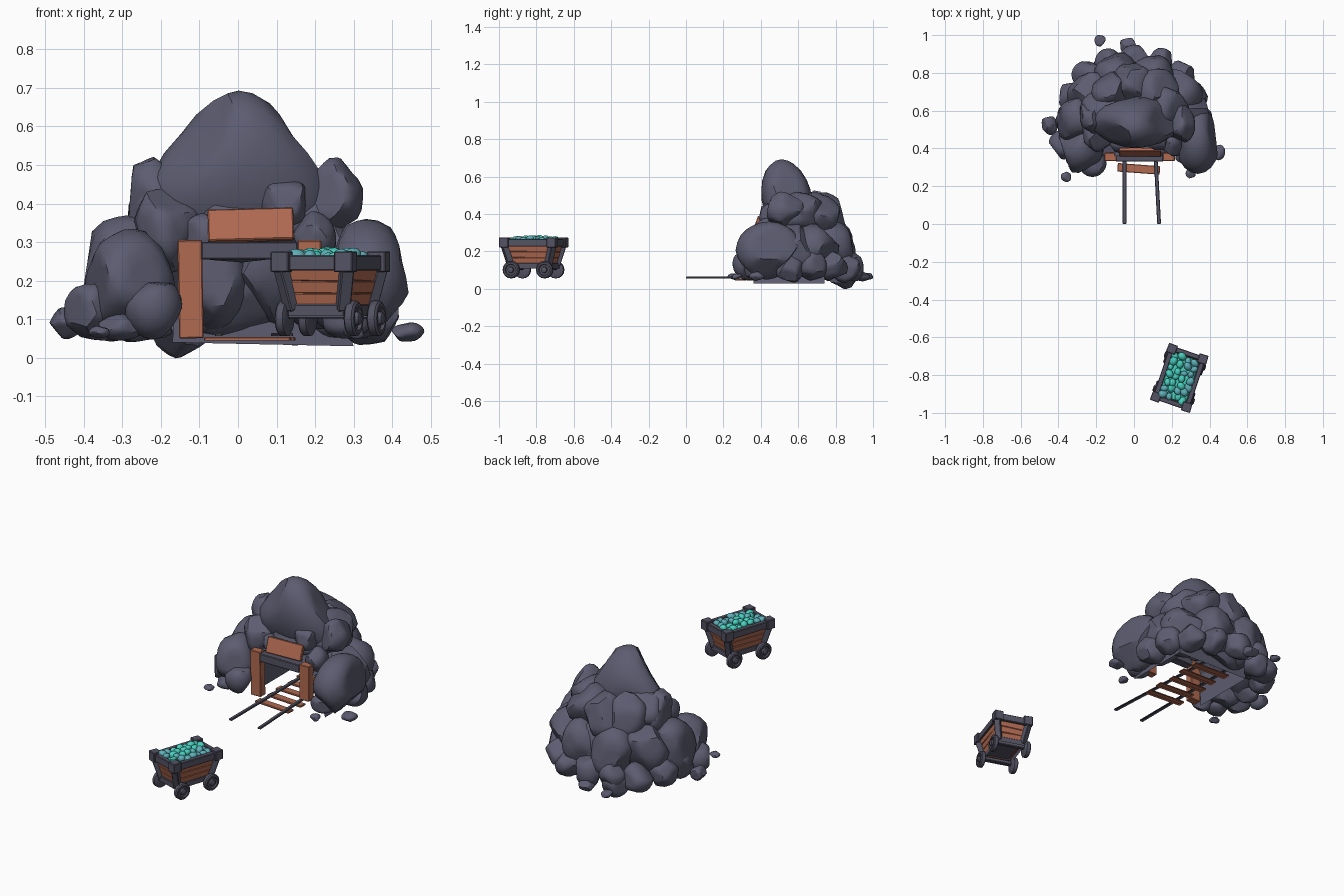
import bpy, bmesh, math, random
from math import cos, sin, pi, radians
from mathutils import Matrix, Vector, Euler

old = bpy.data.objects.get("Cube")
if old:
    bpy.data.objects.remove(old)
rng = random.Random(7)


def material(name, rgb):
    m = bpy.data.materials.new(name)
    m.use_nodes = True
    m.diffuse_color = (*rgb, 1)
    m.node_tree.nodes["Principled BSDF"].inputs["Base Color"].default_value = (*rgb, 1)
    return m


STONE = material("slate_stone", (0.107, 0.107, 0.163))
IRON = material("dark_iron", (0.088, 0.086, 0.125))
WOOD = material("red_wood", (0.435, 0.143, 0.082))
TEAL = material("teal_gem", (0.065, 0.62, 0.51))
BLUE = material("blue_gem", (0.11, 0.43, 0.48))
WORLD = Matrix.Identity(4)


def finish(bm, name, mat, frame=WORLD, smooth=None):
    bmesh.ops.recalc_face_normals(bm, faces=bm.faces)
    mesh = bpy.data.meshes.new(name)
    bm.to_mesh(mesh)
    bm.free()
    mesh.materials.append(mat)
    ob = bpy.data.objects.new(name, mesh)
    bpy.context.collection.objects.link(ob)
    ob.matrix_world = frame
    if smooth:
        bpy.ops.object.select_all(action='DESELECT')
        ob.select_set(True)
        bpy.context.view_layer.objects.active = ob
        bpy.ops.object.shade_smooth_by_angle(angle=radians(smooth))
    return ob


def box(name, mat, center, size, rot=(0, 0, 0), frame=WORLD, open_bottom=False):
    bm = bmesh.new()
    bmesh.ops.create_cube(bm, size=1)
    bmesh.ops.scale(bm, vec=size, verts=bm.verts)
    bmesh.ops.bevel(bm, geom=bm.edges[:], offset=0.003, segments=1, affect='EDGES')
    if open_bottom:
        bm.normal_update()
        bmesh.ops.delete(bm, geom=[f for f in bm.faces if f.normal.z < -0.3], context='FACES')
    bmesh.ops.transform(bm, matrix=Matrix.Translation(center) @ Euler(rot).to_matrix().to_4x4(), verts=bm.verts)
    return finish(bm, name, mat, frame)


def beam(name, mat, a, b, width, height, frame=WORLD, open_bottom=False):
    # square bar running between two points
    a, b = Vector(a), Vector(b)
    rot = (b - a).to_track_quat('Y', 'Z').to_euler()
    return box(name, mat, (a + b) / 2, (width, (b - a).length, height), rot, frame, open_bottom)


def boulder(name, center, radii, taper=0.0, lean=0.0, cuts=11, tilt=0.12):
    # ball chiselled by random flat cuts, then fitted to its radii
    bm = bmesh.new()
    bmesh.ops.create_icosphere(bm, subdivisions=3, radius=1)
    planes = [(Vector([rng.gauss(0, 1) for _ in range(3)]).normalized(), rng.uniform(0.7, 0.86))
              for _ in range(cuts)]
    for v in bm.verts:
        for n, d in planes:
            v.co -= n * max(0, v.co.dot(n) - d)
    low = [min(v.co[i] for v in bm.verts) for i in range(3)]
    high = [max(v.co[i] for v in bm.verts) for i in range(3)]
    turn = Euler([rng.uniform(-tilt, tilt) for _ in range(3)]).to_matrix()
    for v in bm.verts:
        p = Vector([2 * (v.co[i] - low[i]) / (high[i] - low[i]) - 1 for i in range(3)])
        p = Vector((p.x * radii[0] * (1 - taper * p.z), p.y * radii[1] + lean * p.z, p.z * radii[2]))
        v.co = turn @ p + Vector(center)
    return finish(bm, name, STONE, smooth=38)


# --- rock mound ---
boulder("peak_rock", (0, 0.54, 0.47), (0.228, 0.135, 0.223), taper=0.4, lean=-0.03, cuts=3, tilt=0.01)

FRONT_ROCKS = [  # x, y, z, then the three radii
    (-.28, .41, .19, .12, .14, .145), (.33, .44, .205, .11, .175, .155),
    (-.22, .32, .122, .075, .07, .075), (-.375, .42, .122, .075, .08, .075),
    (-.445, .52, .09, .042, .05, .042), (-.18, .47, .33, .085, .09, .11),
    (-.215, .57, .40, .07, .10, .12), (.245, .53, .42, .08, .10, .10),
    (.115, .45, .40, .06, .06, .065), (.20, .43, .31, .055, .07, .07),
    (-.09, .43, .32, .055, .05, .055), (.03, .49, .37, .14, .085, .075),
    (-.30, .34, .08, .06, .06, .035), (-.15, .84, .07, .07, .08, .07),
    (.28, .37, .10, .06, .06, .05),
]
for x, y, z, a, b, c in FRONT_ROCKS:
    boulder("front_rock", (x, y, z), (a, b, c))


def ring(name, count, start, end, rx, ry, z, size):
    # boulders spread along an arc around the back of the mound
    for i in range(count):
        t = radians(start + (end - start) * i / (count - 1))
        s = [size * rng.uniform(0.9, 1.1) for _ in range(3)]
        boulder(name, (rx * cos(t), 0.58 + ry * sin(t), z + rng.uniform(-0.015, 0.015)),
                (s[0], s[1], s[2] * 1.1))


ring("upper_rock", 5, 5, 175, 0.17, 0.15, 0.395, 0.12)
ring("middle_rock", 6, -5, 185, 0.275, 0.19, 0.22, 0.135)
ring("lower_rock", 9, -5, 185, 0.34, 0.30, 0.118, 0.075)
boulder("tunnel_end_rock", (0.02, 0.76, 0.2), (0.2, 0.1, 0.15))

for x, y, r in ((-.18, .97, .03), (-.36, .25, .027), (.44, .38, .042), (.30, .27, .027), (-.03, .94, .045)):
    boulder("loose_stone", (x, y, 0.067), (r, r, r * 0.6))

# --- tunnel lining, open at the floor ---
bm = bmesh.new()
rows = []
for y in (0.36, 0.74):
    rows.append([bm.verts.new((x, y, z)) for x, z in
                 ((-.17, .04), (-.16, .22), (-.10, .31), (.12, .31), (.23, .25), (.30, .03))])
for i in range(5):
    bm.faces.new((rows[0][i], rows[0][i + 1], rows[1][i + 1], rows[1][i]))
bm.faces.new(rows[1])
finish(bm, "tunnel_lining", STONE)

# --- timber entrance ---
box("left_post", WOOD, (0.185, 0.355, 0.205), (0.062, 0.045, 0.2))
box("right_post", WOOD, (-0.123, 0.355, 0.178), (0.064, 0.045, 0.255), (0, radians(-1), 0))
box("lintel", IRON, (0.03, 0.355, 0.278), (0.25, 0.05, 0.045))
box("sign_board", WOOD, (0.033, 0.38, 0.344), (0.222, 0.02, 0.086), (radians(-20), radians(-1.5), 0))

# --- track ---
for side, front_x, back_x in (("right", -0.05, -0.05), ("left", 0.133, 0.095)):
    beam(side + "_rail", IRON, (front_x, 0, 0.059), (back_x, 0.72, 0.059), 0.02, 0.012, open_bottom=True)
for i in range(5):
    box("track_tie", WOOD, (0.025 + 0.01 * (i % 2), 0.292 + 0.095 * i, 0.048),
        (0.225, 0.045, 0.012), (0, 0, rng.uniform(-0.1, 0.1)), open_bottom=True)

# --- mine cart, built around its own centre line ---
CART = Matrix.Translation((0.24, -0.815, 0)) @ Matrix.Rotation(radians(-18.5), 4, 'Z')


def half(z):
    # half width and half length of the flared tub
    t = (z - 0.13) / 0.1
    return 0.068 + 0.018 * t, 0.105 + 0.025 * t


box("cart_floor", IRON, (0, 0, 0.122), (0.155, 0.24, 0.034), frame=CART, open_bottom=True)
for k in range(3):
    z = 0.152 + 0.032 * k
    w, l = half(z)
    for s in (-1, 1):
        wob = lambda: rng.uniform(-0.06, 0.06)
        box("side_plank", WOOD, (s * w, 0, z), (0.012, 2 * l, 0.034), (wob(), s * 0.18, wob() / 3), CART)
        box("end_plank", WOOD, (0, s * l, z), (2 * w, 0.012, 0.034), (-s * 0.24, wob(), wob() / 3), CART)

for sx in (-1, 1):
    box("side_rim", IRON, (sx * 0.088, 0, 0.246), (0.026, 0.26, 0.04), frame=CART)
    box("end_rim", IRON, (0, sx * 0.136, 0.246), (0.17, 0.026, 0.04), frame=CART)
    for sy in (-1, 1):
        w, l = half(0.13)
        beam("corner_post", IRON, (sx * w, sy * l, 0.125), (sx * 0.088, sy * 0.134, 0.23), 0.034, 0.034, CART)
        box("corner_cap", IRON, (sx * 0.086, sy * 0.134, 0.249), (0.05, 0.05, 0.054), (0, 0, 0.04 * sx), CART)


def wheel(x, y):
    # turned profile: axle end, hub, recessed disc, thick tyre
    s = 1 if x > 0 else -1
    profile = ((-.014, 0), (-.014, .038), (-.009, .046), (.009, .046), (.014, .040), (.014, .031),
               (.006, .028), (.006, .018), (.018, .016), (.021, .010), (.021, 0))
    bm = bmesh.new()
    vs = [bm.verts.new((s * u, 0, r)) for u, r in profile]
    edges = [bm.edges.new(p) for p in zip(vs, vs[1:])]
    bmesh.ops.spin(bm, geom=vs + edges, cent=(0, 0, 0), axis=(1, 0, 0), angle=2 * pi, steps=16)
    bmesh.ops.remove_doubles(bm, verts=bm.verts, dist=0.0005)
    finish(bm, "wheel", IRON, CART @ Matrix.Translation((x, y, 0.102)), smooth=40)


for y in (-0.094, 0.094):
    box("axle", IRON, (0, y, 0.112), (0.19, 0.022, 0.02), frame=CART)
    for x in (-0.094, 0.094):
        wheel(x, y)

# --- gem load ---
box("gem_bed", TEAL, (0, 0, 0.232), (0.15, 0.24, 0.03), frame=CART)
for i in range(4):
    for j in range(7):
        x = -0.056 + 0.037 * i + rng.uniform(-0.008, 0.008)
        y = -0.105 + 0.035 * j + rng.uniform(-0.008, 0.008)
        lift = 0.012 * (1 - (x / 0.08) ** 2) * (1 - (y / 0.13) ** 2)
        r = rng.uniform(0.018, 0.027)
        bm = bmesh.new()
        bmesh.ops.create_icosphere(bm, subdivisions=2, radius=r)
        spin = Euler([rng.uniform(-0.4, 0.4), rng.uniform(-0.4, 0.4), rng.uniform(0, pi)]).to_matrix().to_4x4()
        bmesh.ops.transform(bm, matrix=spin @ Matrix.Diagonal((1, 0.8, 0.75, 1)), verts=bm.verts)
        finish(bm, "gem", BLUE if rng.random() < 0.4 else TEAL,
               CART @ Matrix.Translation((x, y, 0.25 + lift + rng.uniform(0, 0.012))), smooth=40)
